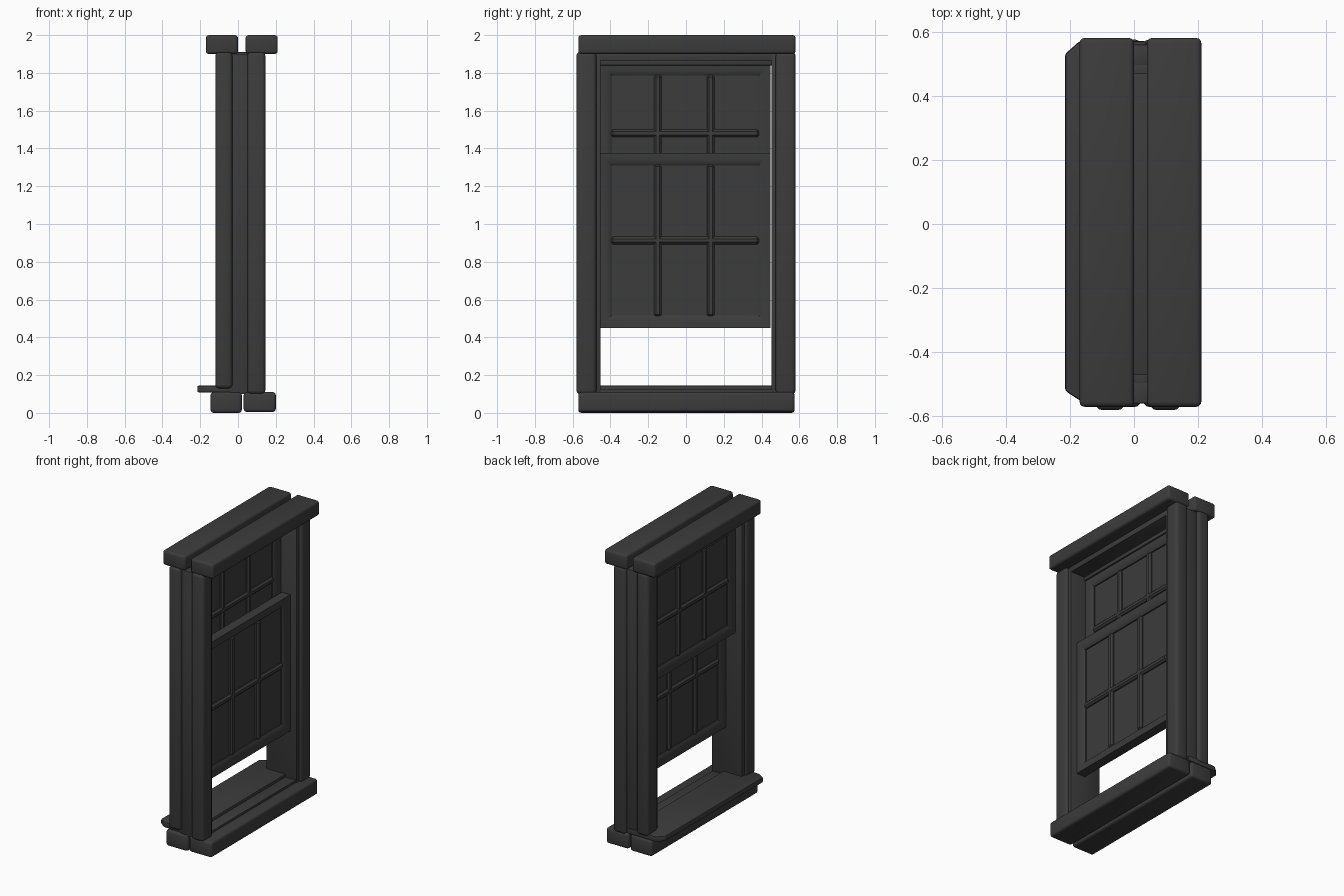
import bpy, bmesh, math
from mathutils import Vector

cube = bpy.data.objects.get("Cube")
if cube:
    bpy.data.objects.remove(cube, do_unlink=True)

# One dark grey finish for everything
COLOUR = (0.045, 0.045, 0.045, 1)
grey = bpy.data.materials.new("dark_grey")
grey.use_nodes = True
grey.diffuse_color = COLOUR
grey.node_tree.nodes["Principled BSDF"].inputs["Base Color"].default_value = COLOUR


def finish(name, bm, bevel=0, segments=2):
    bmesh.ops.recalc_face_normals(bm, faces=bm.faces)
    mesh = bpy.data.meshes.new(name)
    bm.to_mesh(mesh)
    bm.free()
    mesh.materials.append(grey)
    obj = bpy.data.objects.new(name, mesh)
    bpy.context.collection.objects.link(obj)
    bpy.ops.object.select_all(action="DESELECT")
    obj.select_set(True)
    bpy.context.view_layer.objects.active = obj
    if bevel:
        mod = obj.modifiers.new("rounded_edges", "BEVEL")
        mod.width, mod.segments = bevel, segments
        bpy.ops.object.modifier_apply(modifier=mod.name)
    bpy.ops.object.shade_smooth_by_angle(angle=math.radians(35))
    return obj


def box(name, x, y, z, bevel=0, segments=2):
    """Box from (low, high) ranges along each axis."""
    bm = bmesh.new()
    bmesh.ops.create_cube(bm, size=1)
    for v in bm.verts:
        v.co = Vector([(r[0] + r[1]) / 2 + c * (r[1] - r[0])
                       for c, r in zip(v.co, (x, y, z))])
    return finish(name, bm, bevel, segments)


def prism(name, outline, z, bevel=0):
    """Extrude a plan outline between two heights."""
    bm = bmesh.new()
    face = bm.faces.new([bm.verts.new((px, py, z[0])) for px, py in outline])
    top = bmesh.ops.extrude_face_region(bm, geom=[face])["geom"]
    for v in top:
        if isinstance(v, bmesh.types.BMVert):
            v.co.z = z[1]
    return finish(name, bm, bevel)


def sash(name, x, y, z):
    """Mitred frame, pane and glazing bars."""
    mid, half = sum(x) / 2, (x[1] - x[0]) / 2
    slim = half * 0.4
    profile = [(0, -half), (0, half), (0.035, half),
               (0.065, slim), (0.065, -slim), (0.035, -half)]
    bm = bmesh.new()
    rings = []
    for inset, dx in profile:
        y0, y1, z0, z1 = y[0] + inset, y[1] - inset, z[0] + inset, z[1] - inset
        rings.append([bm.verts.new((mid + dx, py, pz)) for py, pz in
                      ((y0, z0), (y1, z0), (y1, z1), (y0, z1))])
    for i, ring in enumerate(rings):
        nxt = rings[(i + 1) % len(rings)]
        for j in range(4):
            k = (j + 1) % 4
            bm.faces.new((ring[j], ring[k], nxt[k], nxt[j]))
    finish(name + "_frame", bm)
    gy, gz = (y[0] + 0.06, y[1] - 0.06), (z[0] + 0.06, z[1] - 0.06)
    box(name + "_pane", (mid - 0.005, mid + 0.005), gy, gz)
    bar = (mid - half * 0.75, mid + half * 0.75)
    for i, cy in enumerate((-0.15, 0.13)):
        box(f"{name}_upright_bar_{i + 1}", bar, (cy - 0.02, cy + 0.02), gz, 0.011, 1)
    cz = sum(z) / 2
    box(name + "_cross_bar", bar, gy, (cz - 0.02, cz + 0.02), 0.011, 1)


# Head and base beams, one pair for each face of the wall
box("head_beam_inner", (0.04, 0.21), (-0.57, 0.58), (1.90, 2.0), 0.016, 3)
box("head_beam_outer", (-0.17, 0.0), (-0.57, 0.58), (1.90, 2.0), 0.016, 3)
box("base_beam_inner", (0.03, 0.20), (-0.57, 0.575), (0.005, 0.11), 0.016, 3)
box("base_beam_outer", (-0.145, 0.02), (-0.57, 0.575), (0, 0.11), 0.016, 3)

# Side casings and the jambs between them
for side, s in (("right", -1), ("left", 1)):
    def span(a, b):
        return tuple(sorted((s * a, s * b)))
    box(f"casing_inner_{side}", (0.05, 0.145), span(0.475, 0.58), (0.10, 1.91), 0.02, 3)
    box(f"casing_outer_{side}", (-0.12, -0.03), span(0.475, 0.58), (0.13, 1.91), 0.02, 3)
    box(f"jamb_{side}", (-0.105, 0.125), span(0.452, 0.50), (0.10, 1.90), 0.004)
    box(f"jamb_filler_{side}", (-0.04, 0.06), span(0.49, 0.56), (0.10, 1.90), 0.004)

# Head lining above the sashes
box("head_lining", (-0.105, 0.125), (-0.47, 0.47), (1.865, 1.91), 0.004)
box("head_stop", (-0.06, 0.02), (-0.46, 0.46), (1.84, 1.88), 0.004)

# Sill with tapered outer corners, and the flat ledge inside
prism("sill", [(0.04, -0.56), (0.04, 0.57), (-0.17, 0.57), (-0.215, 0.53),
               (-0.215, -0.52), (-0.17, -0.55)], (0.108, 0.145), 0.008)
box("inner_ledge", (0.02, 0.12), (-0.46, 0.46), (0.10, 0.125), 0.004)

# Raised lower sash and fixed upper sash
sash("lower_sash", (0.015, 0.08), (-0.458, 0.448), (0.45, 1.375))
sash("upper_sash", (-0.055, 0.01), (-0.458, 0.448), (1.11, 1.85))
